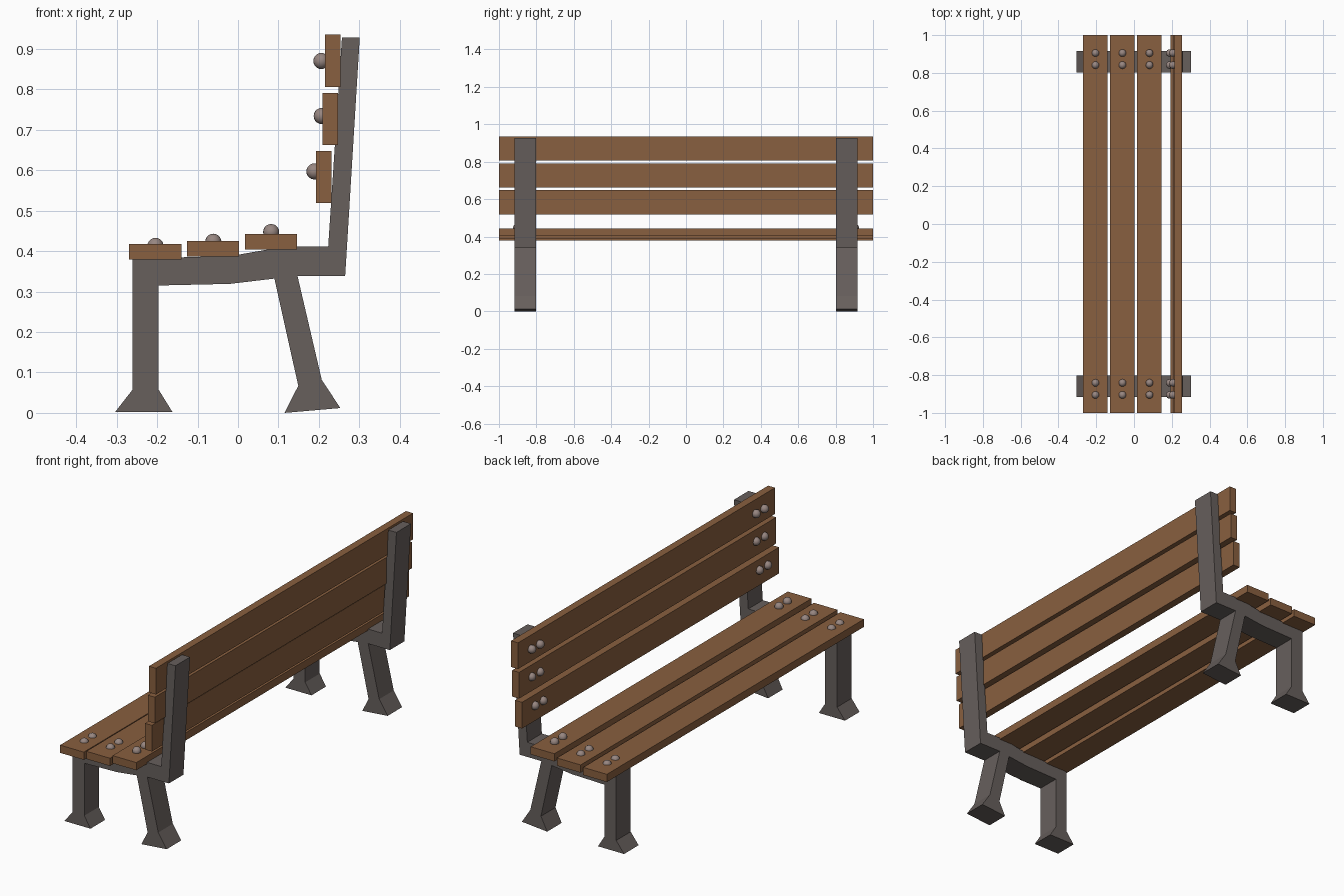
import bpy, bmesh

if "Cube" in bpy.data.objects:
    bpy.data.objects.remove(bpy.data.objects["Cube"])


def material(name, rgb):
    m = bpy.data.materials.new(name)
    m.diffuse_color = (*rgb, 1)
    m.use_nodes = True
    m.node_tree.nodes["Principled BSDF"].inputs["Base Color"].default_value = m.diffuse_color
    return m


WOOD = material("wood", (0.25, 0.115, 0.05))
IRON = material("iron", (0.135, 0.115, 0.108))
BOLT = material("bolt", (0.31, 0.24, 0.22))


def finish(bm, name, mat):
    bmesh.ops.recalc_face_normals(bm, faces=bm.faces)
    mesh = bpy.data.meshes.new(name)
    bm.to_mesh(mesh)
    bm.free()
    mesh.materials.append(mat)
    ob = bpy.data.objects.new(name, mesh)
    bpy.context.collection.objects.link(ob)
    return ob


def slat(name, x0, x1, z0, z1):
    bm = bmesh.new()
    bmesh.ops.create_cube(bm, size=1)
    bmesh.ops.scale(bm, vec=(x1 - x0, 2, z1 - z0), verts=bm.verts)
    bmesh.ops.translate(bm, vec=((x0 + x1) / 2, 0, (z0 + z1) / 2), verts=bm.verts)
    return finish(bm, name, WOOD)


def side_frame(name, y0, y1):
    bm = bmesh.new()
    face = bm.faces.new([bm.verts.new((x, y0, z)) for x, z in PROFILE])
    ext = bmesh.ops.extrude_face_region(bm, geom=[face], use_keep_orig=True)
    verts = [v for v in ext["geom"] if isinstance(v, bmesh.types.BMVert)]
    bmesh.ops.translate(bm, vec=(0, y1 - y0, 0), verts=verts)
    return finish(bm, name, IRON)


def bolt(name, x, y, z):
    bm = bmesh.new()
    bmesh.ops.create_uvsphere(bm, u_segments=16, v_segments=10, radius=0.02)
    bmesh.ops.translate(bm, vec=(x, y, z), verts=bm.verts)
    for f in bm.faces:
        f.smooth = True
    return finish(bm, name, BOLT)


# Side frame outline: front leg, seat rail underside, rear leg, back upright, rail top
PROFILE = [
    (-0.304, 0.002), (-0.162, 0.002), (-0.196, 0.057), (-0.196, 0.315),
    (-0.02, 0.319), (0.09, 0.332), (0.149, 0.067), (0.115, 0.0),
    (0.253, 0.012), (0.207, 0.082), (0.147, 0.339), (0.265, 0.339),
    (0.301, 0.928), (0.257, 0.928), (0.223, 0.411), (0.145, 0.411),
    (0.08, 0.405), (0.0, 0.391), (-0.06, 0.387), (-0.261, 0.381), (-0.261, 0.057),
]
side_frame("left_side_frame", -0.916, -0.803)
side_frame("right_side_frame", 0.803, 0.916)

# Slats (corner x, z) with their bolt centres (x, z)
seat = [(-0.269, 0.379, -0.204, 0.413), (-0.126, 0.387, -0.061, 0.423),
        (0.017, 0.404, 0.082, 0.447)]
back = [(0.193, 0.519, 0.189, 0.597), (0.209, 0.662, 0.207, 0.734),
        (0.215, 0.806, 0.206, 0.870)]

for kind, rows, w, h in (("seat", seat, 0.129, 0.038), ("back", back, 0.038, 0.129)):
    for i, (x, z, bx, bz) in enumerate(rows, 1):
        slat(f"{kind}_slat_{i}", x, x + w, z, z + h)
        # A pair of bolts over each side frame
        for j, y in enumerate((-0.905, -0.841, 0.841, 0.905), 1):
            bolt(f"{kind}_bolt_{i}_{j}", bx, y, bz)
